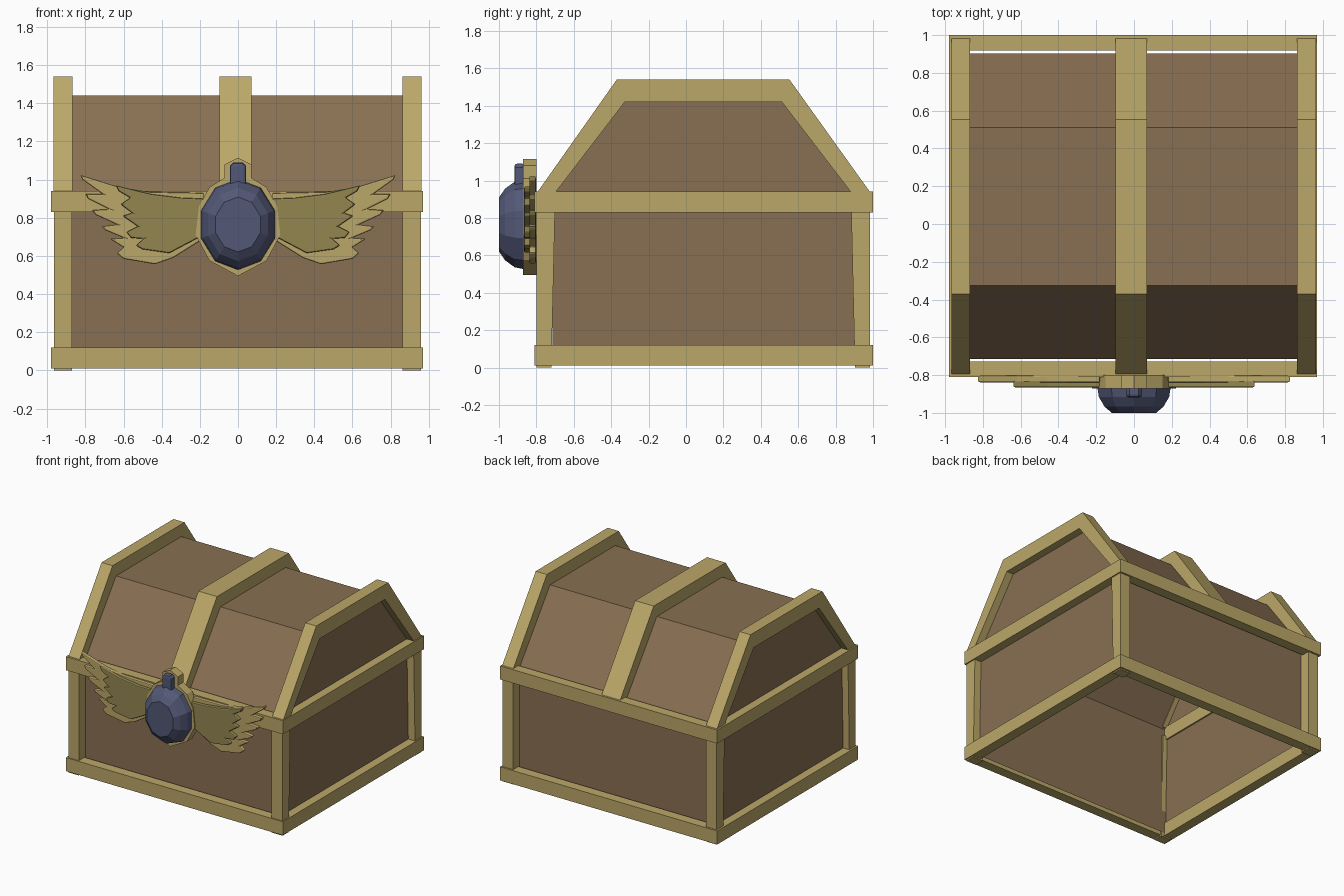
import bpy, bmesh, math

if "Cube" in bpy.data.objects:
    bpy.data.objects.remove(bpy.data.objects["Cube"])


def material(name, rgb):
    m = bpy.data.materials.new(name)
    m.diffuse_color = (*rgb, 1)
    m.use_nodes = True
    m.node_tree.nodes["Principled BSDF"].inputs["Base Color"].default_value = m.diffuse_color
    return m


WOOD = material("wood", (0.25, 0.16, 0.085))
GOLD = material("gold", (0.50, 0.39, 0.14))
OLIVE = material("dark_gold", (0.29, 0.24, 0.08))
BLUE = material("blue_gem", (0.085, 0.097, 0.18))


def finish(name, bm, mat):
    bmesh.ops.recalc_face_normals(bm, faces=bm.faces)
    me = bpy.data.meshes.new(name)
    bm.to_mesh(me)
    bm.free()
    ob = bpy.data.objects.new(name, me)
    bpy.context.collection.objects.link(ob)
    me.materials.append(mat)
    return ob


def loft(name, rings, mat, caps=True):
    """Join rings of equal point count with quads, optionally capping both ends."""
    bm = bmesh.new()
    vs = [[bm.verts.new(p) for p in r] for r in rings]
    n = len(vs[0])
    for a, b in zip(vs, vs[1:]):
        for i in range(n):
            j = (i + 1) % n
            bm.faces.new((a[i], a[j], b[j], b[i]))
    if caps:
        bm.faces.new(vs[0])
        bm.faces.new(vs[-1])
    return finish(name, bm, mat)


def prism_x(name, pts, x0, x1, mat):
    return loft(name, [[(x, y, z) for y, z in pts] for x in (x0, x1)], mat)


def prism_y(name, pts, y0, y1, mat):
    return loft(name, [[(x, y, z) for x, z in pts] for y in (y0, y1)], mat)


def rect(x0, x1, y0, y1, z):
    return [(x0, y0, z), (x1, y0, z), (x1, y1, z), (x0, y1, z)]


def bevel(ob, width):
    mod = ob.modifiers.new("bevel", "BEVEL")
    mod.width = width
    mod.segments = 2
    mod.limit_method = "ANGLE"
    mod.angle_limit = math.radians(50)


# Wooden body and lid: one hollow shell, open underneath
shell = prism_x("wooden_shell", [(-.715, .03), (-.715, .92), (-.325, 1.44),
                                 (.512, 1.44), (.902, .92), (.902, .03)], -.91, .90, WOOD)
bm = bmesh.new()
bm.from_mesh(shell.data)
bottom = [f for f in bm.faces if all(v.co.z < .04 for v in f.verts)]
bmesh.ops.delete(bm, geom=bottom, context="FACES")
bm.to_mesh(shell.data)
bm.free()

# Rectangular rims around the base and under the lid
X0, X1, Y0, Y1, T = -.98, .97, -.81, 1.0, .082
for name, z0, z1 in (("base_rim", .01, .12), ("lid_rim", .83, .94)):
    out = [rect(X0, X1, Y0, Y1, z) for z in (z0, z1)]
    inn = [rect(X0 + T, X1 - T, Y0 + T, Y1 - T, z) for z in (z1, z0)]
    loft(name, out + inn + out[:1], GOLD, caps=False)

# Corner posts, slightly wider at the top
for side, xa, xb in (("left", -.965, -.87), ("right", .863, .96)):
    loft("front_post_" + side, [rect(xa, xb, -.80, -.72, 0),
                                rect(xa, xb, -.80, -.70, .86)], GOLD)
    loft("back_post_" + side, [rect(xa, xb, .903, .985, 0),
                               rect(xa, xb, .883, .985, .86)], GOLD)

# Lid ribs
RIB = [(-.80, .93), (-.37, 1.54), (.553, 1.54), (.99, .93),
       (.888, .93), (.512, 1.42), (-.327, 1.42), (-.703, .93)]
for name, xa, xb in (("left", -.967, -.868), ("middle", -.097, .07), ("right", .863, .963)):
    prism_x("lid_rib_" + name, RIB, xa, xb, GOLD)

# Emblem back plate, mirrored half outline
half = [(.07, 1.08), (.07, 1.01), (.15, .96), (.205, .86), (.222, .71), (.15, .575)]
plate = [(0, 1.115)] + half + [(0, .495)] + [(-x, z) for x, z in reversed(half)]
prism_y("emblem_plate", plate, -.80, -.872, GOLD)

# Faceted gem: decagonal rings stepping in to a flat table
rings = []
for y, s in ((-.86, 1), (-.915, .955), (-.967, .8), (-1.0, .6)):
    rings.append([(.205 * s * math.sin(i * math.pi / 5), y,
                   .765 + .24 * s * math.cos(i * math.pi / 5)) for i in range(10)])
loft("gem", rings, BLUE)

# Small knob above the gem
knob = prism_y("gem_knob", [(-.043, .96), (.043, .96), (.043, 1.07), (.025, 1.09),
                            (-.025, 1.09), (-.043, 1.07)], -.86, -.918, BLUE)
bevel(knob, .015)

# Feathered wings in two layers, one pair per layer
OUTER = [(.18, .93), (.46, .935), (.62, .96), (.827, 1.025), (.815, 1.0), (.71, .925),
         (.80, .925), (.785, .90), (.675, .845), (.765, .84), (.745, .815), (.635, .765),
         (.715, .755), (.695, .735), (.60, .695), (.672, .69), (.60, .645),
         (.635, .615), (.60, .585), (.435, .557), (.34, .59), (.18, .69)]
INNER = [(.18, .90), (.30, .905), (.46, .925), (.64, .97), (.625, .94), (.565, .905),
         (.615, .87), (.555, .825), (.605, .81), (.525, .755), (.585, .725), (.56, .695),
         (.495, .69), (.535, .655), (.50, .635), (.36, .615), (.18, .71)]
for side, s in (("left", -1), ("right", 1)):
    for name, pts, y0, y1, mat in (("wing_outer_", OUTER, -.803, -.838, GOLD),
                                   ("wing_inner_", INNER, -.83, -.865, OLIVE)):
        bevel(prism_y(name + side, [(s * x, z) for x, z in pts], y0, y1, mat), .007)
